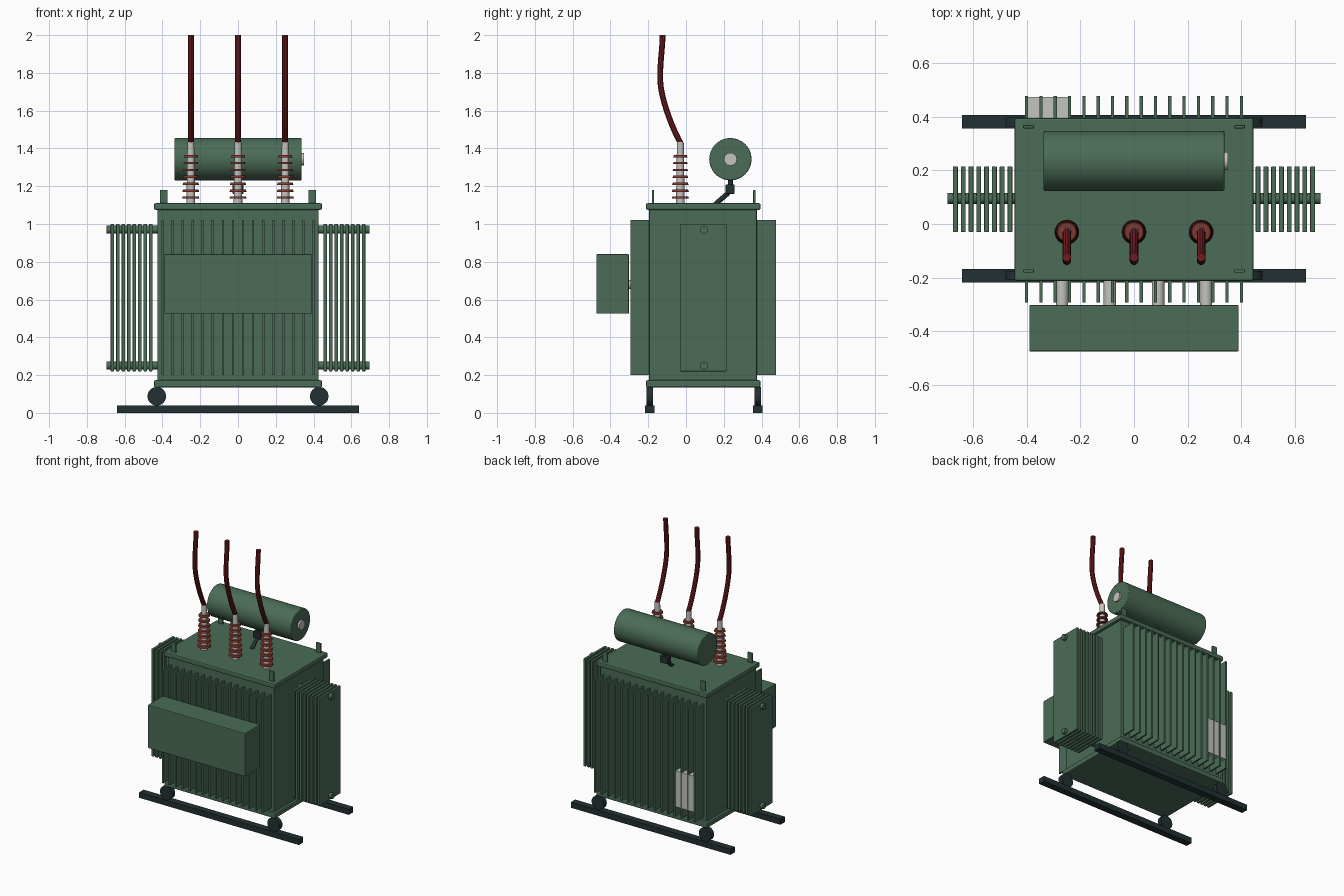
import bpy
from mathutils import Vector

cube = bpy.data.objects.get("Cube")
if cube:
    bpy.data.objects.remove(cube, do_unlink=True)


def material(name, rgb):
    m = bpy.data.materials.new(name)
    m.use_nodes = True
    m.diffuse_color = (*rgb, 1)
    m.node_tree.nodes["Principled BSDF"].inputs["Base Color"].default_value = (*rgb, 1)
    return m


green = material("green paint", (0.07, 0.15, 0.095))
dark = material("dark iron", (0.016, 0.03, 0.032))
grey = material("light grey metal", (0.55, 0.55, 0.53))
brick = material("brown red porcelain", (0.22, 0.04, 0.028))
red = material("dark red cable", (0.17, 0.012, 0.014))


def finish(o, name, mat, bevel=0):
    o.name = name
    o.data.materials.clear()
    o.data.materials.append(mat)
    if bevel:
        b = o.modifiers.new("soft edges", "BEVEL")
        b.width, b.segments = bevel, 2
    return o


def box(name, mat, x, y, z, bevel=0):
    """Box given by its (low, high) range on each axis."""
    lo, hi = Vector((x[0], y[0], z[0])), Vector((x[1], y[1], z[1]))
    bpy.ops.mesh.primitive_cube_add(size=1, location=(lo + hi) / 2)
    o = bpy.context.object
    for v in o.data.vertices:
        v.co *= hi - lo
    return finish(o, name, mat, bevel)


def rod(name, mat, a, b, r1, r2=None, bevel=0, sides=32):
    """Round bar or cone from point a to point b."""
    a, b = Vector(a), Vector(b)
    bpy.ops.mesh.primitive_cone_add(vertices=sides, radius1=r1, radius2=r1 if r2 is None else r2,
                                    depth=(b - a).length, location=(a + b) / 2)
    o = bpy.context.object
    o.rotation_euler = (b - a).to_track_quat("Z", "Y").to_euler()
    bpy.ops.object.shade_smooth_by_angle()
    return finish(o, name, mat, bevel)


# Tank with base flange and lid
box("tank", green, (-0.427, 0.427), (-0.195, 0.375), (0.15, 1.09), 0.006)
box("base_flange", green, (-0.445, 0.445), (-0.212, 0.395), (0.135, 0.173), 0.008)
box("lid", green, (-0.445, 0.445), (-0.212, 0.395), (1.075, 1.11), 0.008)

# Cooling fins on the front and back
STEP = 0.8 / 15
for i in range(16):
    x = -0.4 + i * STEP
    for side, y in (("front", (-0.293, -0.19)), ("back", (0.37, 0.476))):
        box(f"{side}_fin", green, (x - 0.006, x + 0.006), y, (0.2, 1.02))

# Grey plates filling three gaps between the back fins
for i in range(3):
    x = -0.4 + i * STEP
    box("rating_plate", grey, (x + 0.006, x + STEP - 0.006), (0.37, 0.473), (0.27, 0.53))

# Terminal box with its four stubs
box("terminal_box", green, (-0.39, 0.39), (-0.475, -0.302), (0.525, 0.84), 0.005)
for x in (-0.268, -0.09, 0.09, 0.268):
    rod("box_stub", grey, (x, -0.19, 0.68), (x, -0.31, 0.68), 0.023)

# Side radiators
for s in (-1, 1):
    for i in range(8):
        x = s * (0.462 + i * 0.029)
        box("radiator_panel", green, (x - 0.009, x + 0.009), (-0.03, 0.215), (0.22, 1.0), 0.003)
    for z in (0.25, 0.97):
        rod("radiator_header", green, (s * 0.42, 0.095, z), (s * 0.695, 0.095, z), 0.021)

# Skid rails, wheels and lifting lugs
for y in (-0.192, 0.38):
    box("skid_rail", dark, (-0.64, 0.64), (y - 0.025, y + 0.025), (0, 0.04))
    for x in (-0.43, 0.43):
        rod("wheel", dark, (x, y - 0.017, 0.088), (x, y + 0.017, 0.088), 0.049)
for y in (-0.175, 0.362):
    for x in (-0.393, 0.393):
        box("lifting_lug", green, (x - 0.02, x + 0.02), (y - 0.006, y + 0.006), (1.1, 1.18), 0.003)

# Oil conservator, gauge and feed pipe
rod("conservator", green, (-0.337, 0.235, 1.343), (0.337, 0.235, 1.343), 0.112, bevel=0.005, sides=48)
rod("oil_gauge", grey, (0.33, 0.235, 1.343), (0.35, 0.235, 1.343), 0.034)
rod("feed_neck", dark, (0, 0.235, 1.19), (0, 0.235, 1.25), 0.013)
box("feed_valve", dark, (-0.03, 0.03), (0.21, 0.257), (1.16, 1.21), 0.004)
rod("feed_pipe", dark, (0, 0.225, 1.165), (0, 0.155, 1.105), 0.013)

# Bushings with ribbed insulators and cables
for x in (-0.25, 0, 0.25):
    rod("bushing_core", grey, (x, -0.03, 1.1), (x, -0.03, 1.435), 0.023, 0.018)
    for i in range(7):
        z, r = 1.14 + i * 0.0365, 0.046 - i * 0.0013
        rod("insulator_rib", brick, (x, -0.03, z - 0.006), (x, -0.03, z + 0.006), r, r - 0.004)
    curve = bpy.data.curves.new("cable", "CURVE")
    curve.dimensions = "3D"
    curve.bevel_depth, curve.bevel_resolution = 0.016, 3
    curve.use_fill_caps = True
    path = curve.splines.new("BEZIER")
    path.bezier_points.add(2)
    knots = [((-0.027, 1.425), (-0.05, 0.09)), ((-0.136, 1.755), (-0.004, 0.09)), ((-0.124, 2.0), (0, 0.07))]
    for p, ((y, z), (dy, dz)) in zip(path.bezier_points, knots):
        p.co = (x, y, z)
        p.handle_left_type = p.handle_right_type = "FREE"
        p.handle_left, p.handle_right = (x, y - dy, z - dz), (x, y + dy, z + dz)
    cable = bpy.data.objects.new("cable", curve)
    bpy.context.collection.objects.link(cable)
    bpy.ops.object.select_all(action="DESELECT")
    cable.select_set(True)
    bpy.context.view_layer.objects.active = cable
    bpy.ops.object.convert(target="MESH")
    bpy.ops.object.shade_smooth_by_angle()
    finish(bpy.context.object, "cable", red)
